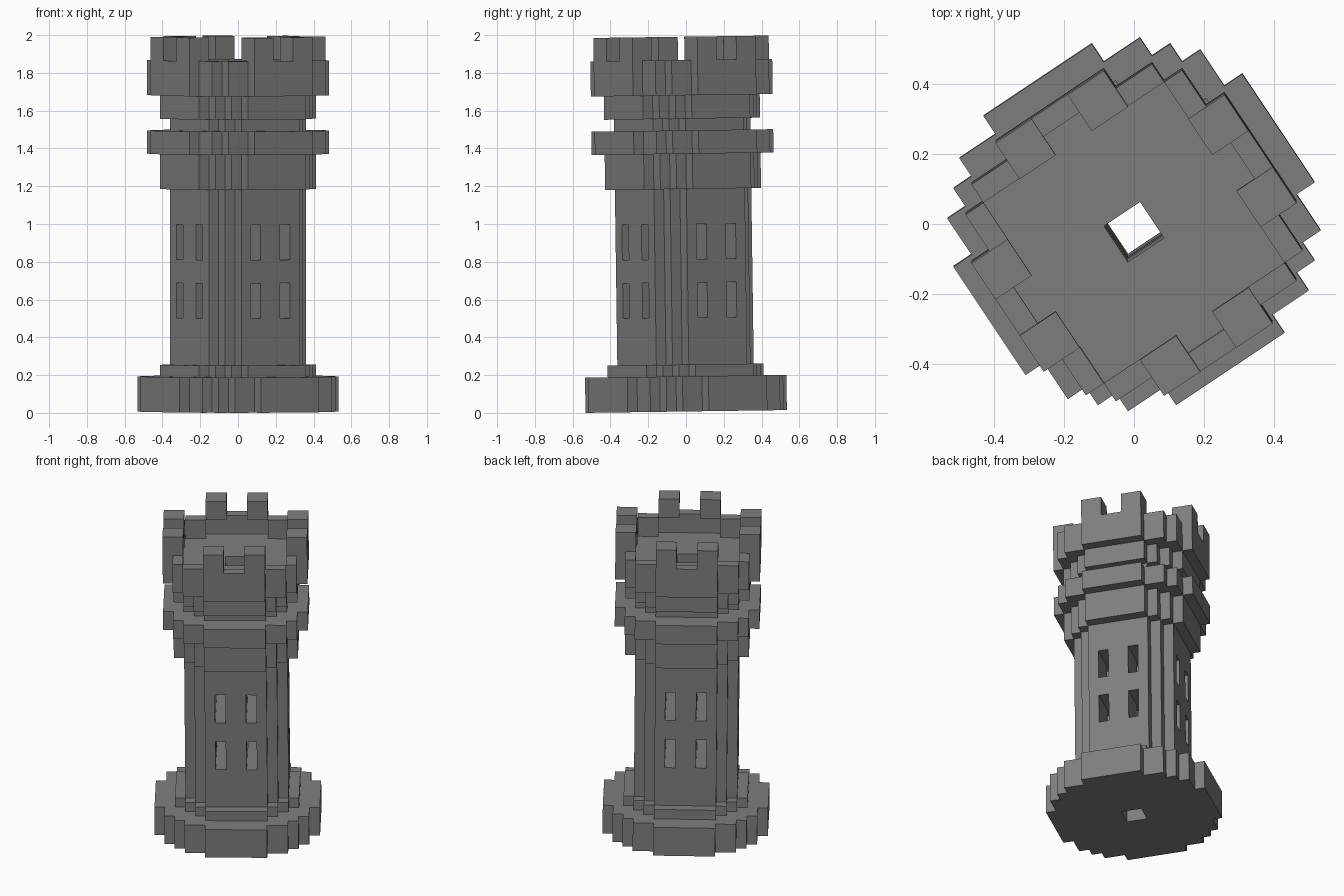
import bpy, bmesh, math
from mathutils import Matrix, Vector

if "Cube" in bpy.data.objects:
    bpy.data.objects.remove(bpy.data.objects["Cube"])

U = 0.062                                   # size of one block
# Stepped discs: half width of each block row, counted from the centre outward
DISC = {5: [5, 5, 5, 4, 3],
        6: [6, 6, 6, 5, 4, 3],
        7: [7, 7, 7, 6, 6, 5, 3],
        8: [8, 8, 8, 7, 7, 6, 5, 3]}
INNER = [6, 6, 6, 5, 5, 3]                  # hollow inside the crown wall

stone = bpy.data.materials.new("grey_stone")
stone.diffuse_color = (0.21, 0.21, 0.21, 1)
stone.use_nodes = True
stone.node_tree.nodes["Principled BSDF"].inputs["Base Color"].default_value = stone.diffuse_color


def inside(rows, a, b):
    return a < len(rows) and b < rows[a]


def disc(r):
    return lambda a, b, k: inside(DISC[r], a, b) and not (a == 0 and b == 0)


def shaft(a, b, k):
    # two rows of slit windows running through the tower in both directions
    slit = k in (8, 9, 10, 13, 14, 15) and (a == 1 or b == 1)
    return disc(5)(a, b, k) and not slit


def wall(a, b, k):
    return inside(DISC[7], a, b) and not inside(INNER, a, b)


def merlons(a, b, k):
    return (a in (1, 2) and b in (5, 6)) or (b in (1, 2) and a in (5, 6))


# name, first layer, end layer, block rule
PARTS = [("base", 0, 3, disc(8)),
         ("base_step", 3, 4, disc(6)),
         ("shaft", 4, 19, shaft),
         ("collar", 19, 22, disc(6)),
         ("collar_ring", 22, 24, disc(7)),
         ("neck", 24, 25, disc(5)),
         ("crown_step", 25, 27, disc(6)),
         ("crown_floor", 27, 28, disc(7)),
         ("crown_wall", 28, 30, wall),
         ("merlons", 30, 32, merlons)]


def mirror(i):
    return i if i >= 0 else -1 - i


cells = {}
for name, k0, k1, rule in PARTS:
    for k in range(k0, k1):
        for i in range(-8, 8):
            for j in range(-8, 8):
                if rule(mirror(i), mirror(j), k):
                    cells[i, j, k] = name

# whole tower is turned about z and leans very slightly forward
pose = (Matrix.Translation((0, 0.001, 0.0075)) @ Matrix.Rotation(math.radians(0.8), 4, 'X')
        @ Matrix.Rotation(math.radians(33.7), 4, 'Z') @ Matrix.Scale(U, 4))


def build(name):
    bm = bmesh.new()
    for (i, j, k), owner in cells.items():
        if owner != name:
            continue
        for axis in range(3):
            for side in (-1, 1):
                n = Vector((0, 0, 0))
                n[axis] = side
                if (i + int(n.x), j + int(n.y), k + int(n.z)) in cells:
                    continue
                s, t = Vector((0, 0, 0)), Vector((0, 0, 0))
                s[(axis + 1) % 3] = 0.5
                t[(axis + 2) % 3] = 0.5 * side
                c = Vector((i + .5, j + .5, k + .5)) + n * 0.5
                bm.faces.new([bm.verts.new(p) for p in (c - s - t, c + s - t, c + s + t, c - s + t)])
    # merge the blocks into large flat faces
    bmesh.ops.remove_doubles(bm, verts=bm.verts, dist=0.001)
    bmesh.ops.dissolve_limit(bm, angle_limit=0.02, verts=bm.verts, edges=bm.edges)
    bmesh.ops.triangulate(bm, faces=[f for f in bm.faces if len(f.verts) > 4])
    bm.transform(pose)
    me = bpy.data.meshes.new(name)
    bm.to_mesh(me)
    bm.free()
    me.materials.append(stone)
    bpy.context.collection.objects.link(bpy.data.objects.new(name, me))


for part in PARTS:
    build(part[0])
